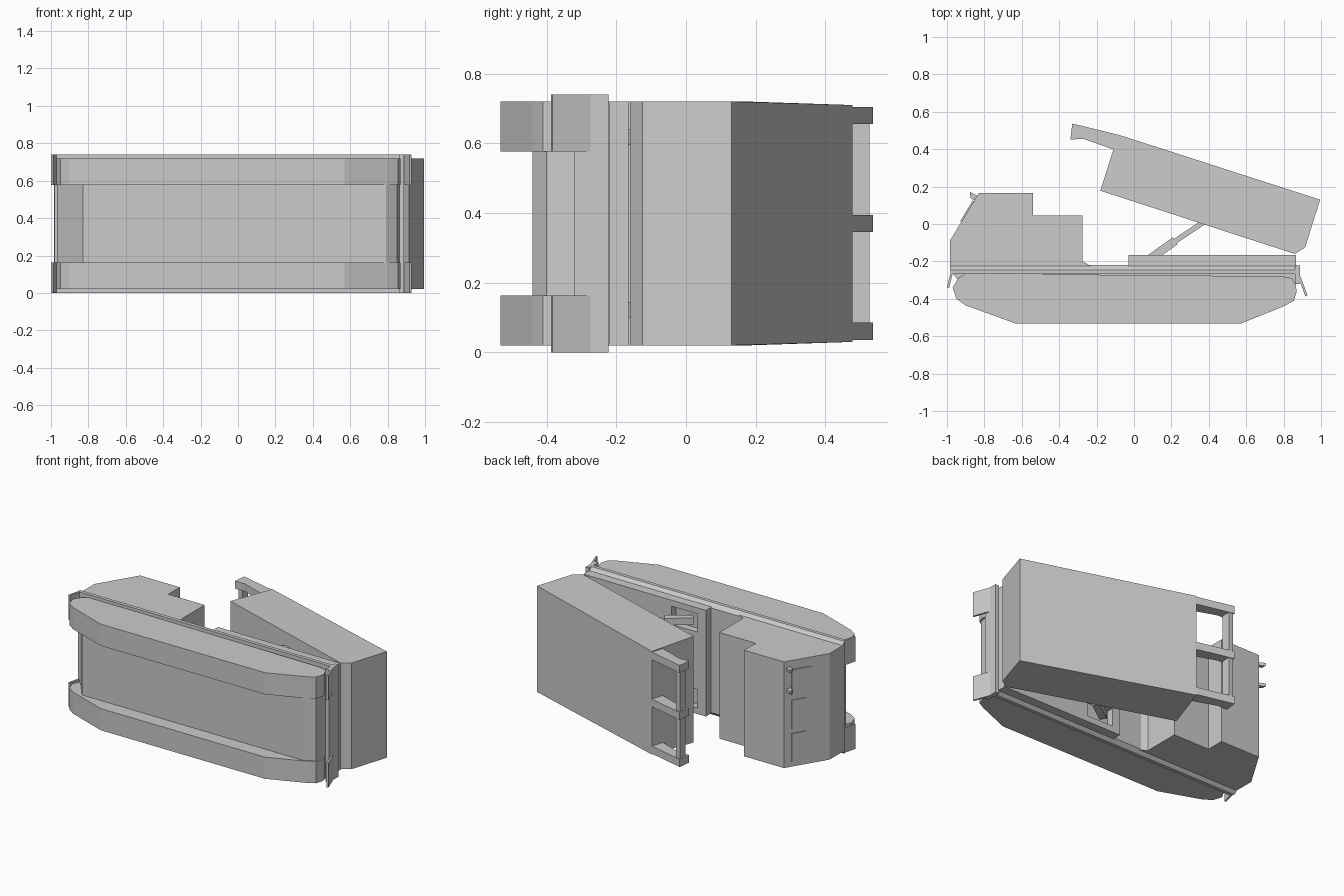
import bpy
import bmesh
from mathutils import Vector

if "Cube" in bpy.data.objects:
    bpy.data.objects.remove(bpy.data.objects["Cube"])

grey = bpy.data.materials.new("plain_grey")
grey.use_nodes = True
grey.diffuse_color = (0.6, 0.6, 0.6, 1)
grey.node_tree.nodes["Principled BSDF"].inputs["Base Color"].default_value = (0.6, 0.6, 0.6, 1)

WIDTH = 0.74  # the vehicle lies on its side, so its width runs along z


def finish(name, bm):
    bmesh.ops.recalc_face_normals(bm, faces=bm.faces)
    mesh = bpy.data.meshes.new(name)
    bm.to_mesh(mesh)
    bm.free()
    mesh.materials.append(grey)
    ob = bpy.data.objects.new(name, mesh)
    bpy.context.collection.objects.link(ob)
    return ob


def prism(name, profile, z0, z1, shape=None):
    """Extrude a side profile across the width; shape may adjust vertices."""
    bm = bmesh.new()
    face = bm.faces.new([bm.verts.new((x, y, z0)) for x, y in profile])
    ext = bmesh.ops.extrude_face_region(bm, geom=[face])["geom"]
    bmesh.ops.translate(bm, vec=(0, 0, z1 - z0),
                        verts=[g for g in ext if isinstance(g, bmesh.types.BMVert)])
    if shape:
        for v in bm.verts:
            shape(v)
    return finish(name, bm)


def box(name, x0, x1, y0, y1, z0, z1):
    return prism(name, [(x0, y0), (x1, y0), (x1, y1), (x0, y1)], z0, z1)


def strip(name, a, b, thick, z0, z1):
    """A flat bar between two profile points."""
    a, b = Vector(a), Vector(b)
    d = (b - a).normalized() * thick / 2
    n = Vector((-d.y, d.x))
    return prism(name, [a - n, b - n, b + n, a + n], z0, z1)


def pair(build, name, profile_args, z0, z1):
    """Make a part on both sides of the vehicle."""
    build("left_" + name, *profile_args, z0, z1)
    build("right_" + name, *profile_args, WIDTH - z1, WIDTH - z0)


# Tracks
track = [(-0.97, -0.34), (-0.94, -0.29), (-0.90, -0.265), (0.79, -0.28),
         (0.845, -0.29), (0.865, -0.33), (0.87, -0.36), (0.855, -0.41),
         (0.80, -0.44), (0.57, -0.533), (-0.63, -0.533), (-0.90, -0.435), (-0.95, -0.40)]
pair(prism, "track", (track,), 0.02, 0.163)

# Hull between the tracks, and the deck above
prism("hull", [(-0.83, -0.44), (0.79, -0.44), (0.85, -0.40), (0.875, -0.25),
               (-0.98, -0.25)], 0.163, 0.577)
box("fender_deck", -0.98, 0.87, -0.268, -0.245, 0, WIDTH)


def taper_deck(v):
    if v.co.y > -0.23:
        v.co.z += 0.025 if v.co.z < WIDTH / 2 else -0.025


prism("upper_deck", [(-0.985, -0.245), (0.87, -0.245), (0.87, -0.22), (-0.985, -0.22)],
      0, WIDTH, taper_deck)
box("rear_plate", 0.862, 0.888, -0.32, -0.222, 0, WIDTH)

# Mud flaps
pair(strip, "rear_flap", ((0.88, -0.27), (0.922, -0.385), 0.012), 0, 0.163)
pair(strip, "front_flap", ((-0.972, -0.25), (-0.994, -0.34), 0.012), 0, 0.163)

# Cab
prism("cab", [(-0.985, -0.23), (-0.985, -0.09), (-0.83, 0.165), (-0.54, 0.165),
              (-0.54, 0.045), (-0.275, 0.045), (-0.275, -0.20), (-0.22, -0.23)], 0.02, 0.72)

# Windows lie on the sloping windscreen
top, low = Vector((-0.83, 0.165)), Vector((-0.985, -0.09))
out = Vector((-0.86, 0.52))
for name, t0, t1, z0, z1 in [("shutter_window", 0.17, 0.60, 0.49, 0.66),
                             ("middle_window", 0.17, 0.47, 0.27, 0.46),
                             ("side_window", 0.17, 0.47, 0.05, 0.24)]:
    strip(name, top.lerp(low, t0) + out * 0.003, top.lerp(low, t1) + out * 0.003, 0.008, z0, z1)

# Shutter hinges above the first window
for i, z in enumerate((0.52, 0.66)):
    base = top.lerp(low, 0.15)
    prism(f"shutter_hinge_{i + 1}", [base, base + out * 0.025, base + Vector((-0.025, 0.045)),
                                     base + Vector((0.015, 0.025))], z, z + 0.02)

# Launcher base with two lift wells
platform = box("launcher_base", -0.03, 0.865, -0.225, -0.165, 0.02, 0.72)
for z in (0.06, 0.56):
    cutter = box("well_cutter", 0.03, 0.22, -0.21, -0.1, z, z + 0.12)
    cutter.hide_render = True
    mod = platform.modifiers.new("well", "BOOLEAN")
    mod.operation = "DIFFERENCE"
    mod.object = cutter
    bpy.context.view_layer.objects.active = platform
    bpy.ops.object.modifier_apply(modifier=mod.name)
    bpy.data.objects.remove(cutter)

# Lift rams
pair(strip, "ram_cylinder", ((0.08, -0.19), (0.22, -0.09), 0.045), 0.10, 0.145)
pair(strip, "ram_rod", ((0.2, -0.105), (0.38, 0.015), 0.028), 0.108, 0.136)


# Launcher box, slightly narrower at its raised end
def narrow(v):
    if v.co.y > 0.4:
        v.co.z += 0.01 if v.co.z < WIDTH / 2 else -0.01


prism("launcher_box", [(-0.18, 0.178), (0.86, -0.16), (0.915, -0.125), (0.995, 0.13),
                       (-0.085, 0.478)], 0.02, 0.72, narrow)

# Hoist booms and their crossbar
boom = [(-0.33, 0.537), (-0.34, 0.452), (-0.27, 0.455), (-0.10, 0.395), (-0.075, 0.475)]
pair(prism, "boom", (boom,), 0.035, 0.085)
prism("middle_boom", boom, 0.345, 0.395)
box("boom_crossbar", -0.325, -0.295, 0.468, 0.527, 0.05, 0.69)

# Stand the lowest side on the ground and fit the length to the frame
bpy.context.view_layer.update()
